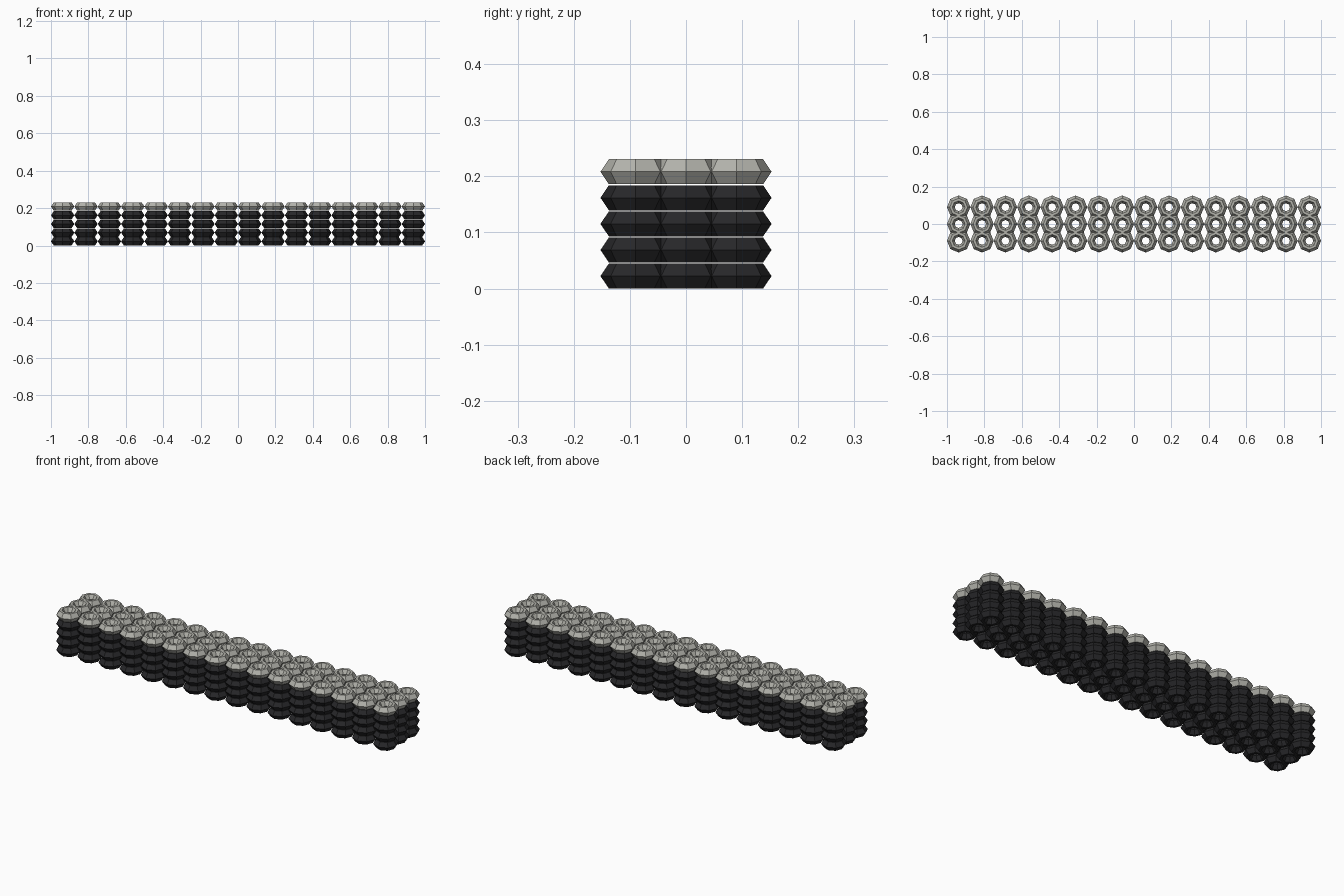
import bpy, math

if "Cube" in bpy.data.objects:
    bpy.data.objects.remove(bpy.data.objects["Cube"])

SIDES = 8
NX, NY, NZ = 16, 3, 5
DX, DY, DZ = 0.125, 0.09, 0.0465
H = 0.0222  # half height of one tyre

# cross-section of a tyre: (radius, z)
PROFILE = [(0.0625, 0), (0.0475, H), (0.034, H),
           (0.021, 0), (0.034, -H), (0.0475, -H)]


def material(name, rgb):
    m = bpy.data.materials.new(name)
    m.diffuse_color = (*rgb, 1)
    m.use_nodes = True
    m.node_tree.nodes["Principled BSDF"].inputs["Base Color"].default_value = m.diffuse_color
    return m


def tyre_mesh(name, mat):
    n = len(PROFILE)
    verts = [(r * math.cos(2 * math.pi * i / SIDES),
              r * math.sin(2 * math.pi * i / SIDES), z)
             for i in range(SIDES) for r, z in PROFILE]
    faces = []
    for i in range(SIDES):
        a, b = i * n, (i + 1) % SIDES * n
        for j in range(n):
            k = (j + 1) % n
            faces.append((a + j, b + j, b + k, a + k))
    me = bpy.data.meshes.new(name)
    me.from_pydata(verts, [], faces)
    me.materials.append(mat)
    me.update()
    return me


dark = tyre_mesh("dark_tyre", material("black_rubber", (0.02, 0.02, 0.022)))
light = tyre_mesh("light_tyre", material("painted_rubber", (0.45, 0.45, 0.41)))

# barrier of stacked tyres, painted top layer
for k in range(NZ):
    top = k == NZ - 1
    for i in range(NX):
        for j in range(NY):
            ob = bpy.data.objects.new("top_tyre" if top else "tyre",
                                      light if top else dark)
            ob.location = ((i - (NX - 1) / 2) * DX,
                           (j - (NY - 1) / 2) * DY,
                           H + k * DZ)
            bpy.context.collection.objects.link(ob)
